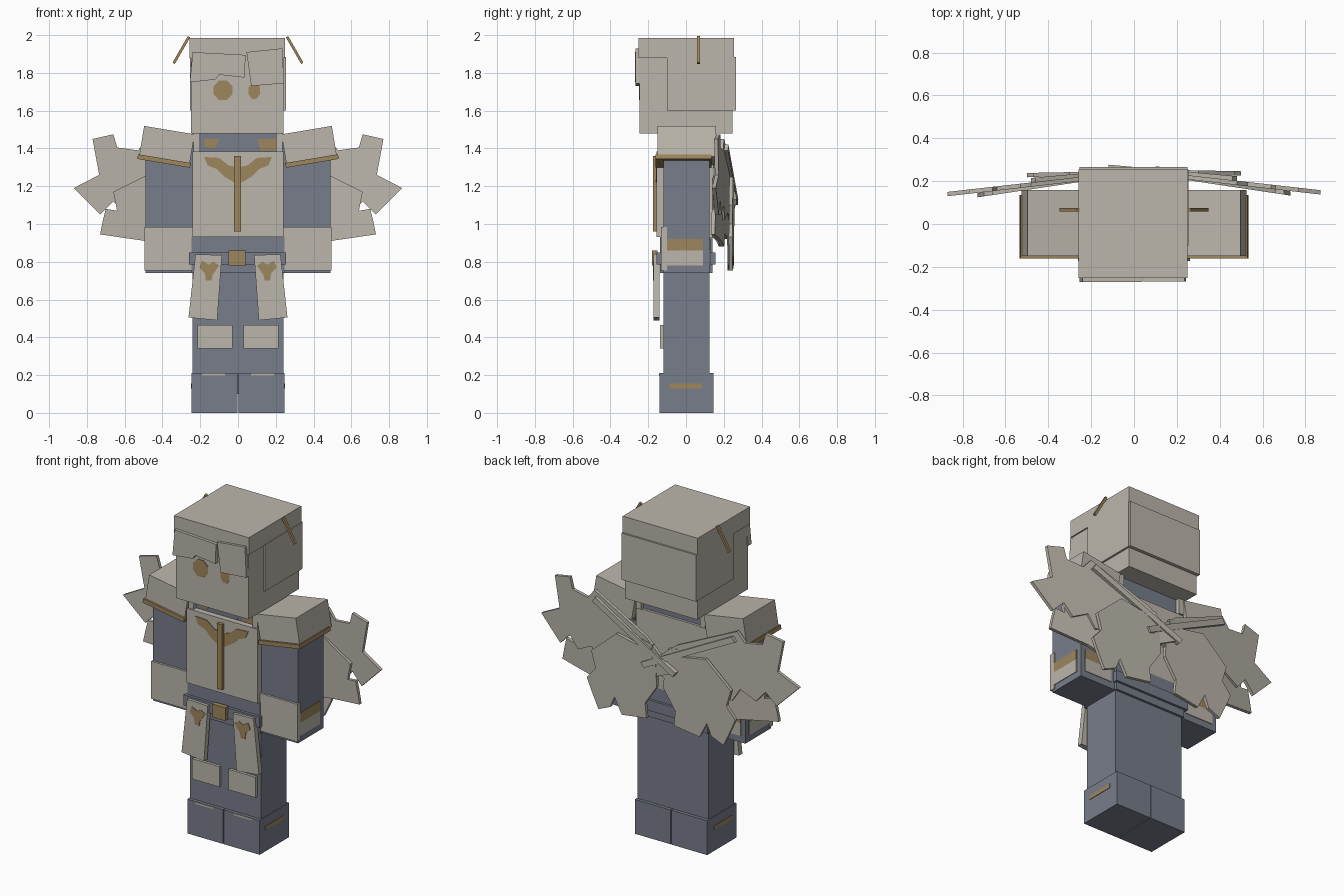
import bpy, bmesh, math
from mathutils import Matrix

if "Cube" in bpy.data.objects:
    bpy.data.objects.remove(bpy.data.objects["Cube"])


def material(name, rgb):
    m = bpy.data.materials.new(name)
    m.use_nodes = True
    col = (*rgb, 1)
    m.diffuse_color = col
    m.node_tree.nodes["Principled BSDF"].inputs["Base Color"].default_value = col
    return m


CREAM = material("warm cream", (0.50, 0.47, 0.41))
BLUE = material("slate blue", (0.185, 0.205, 0.255))
GOLD = material("dull gold", (0.34, 0.24, 0.11))
SIDES = ((1, "left"), (-1, "right"))


def finish(name, bm, mat):
    bmesh.ops.recalc_face_normals(bm, faces=bm.faces)
    me = bpy.data.meshes.new(name)
    bm.to_mesh(me)
    bm.free()
    me.materials.append(mat)
    ob = bpy.data.objects.new(name, me)
    bpy.context.collection.objects.link(ob)
    return ob


def box(name, x, y, z, mat, tilt=0):
    """Box from (min, max) ranges, optionally tilted about the y axis."""
    size = [b - a for a, b in (x, y, z)]
    mid = [(a + b) / 2 for a, b in (x, y, z)]
    bm = bmesh.new()
    bmesh.ops.create_cube(bm, size=1, matrix=Matrix.Diagonal((*size, 1)))
    ob = finish(name, bm, mat)
    ob.location = mid
    ob.rotation_euler.y = math.radians(tilt)
    return ob


def plate(name, pts, y, depth, mat, slope=0, side=1):
    """Extruded front outline; slope sweeps y along x, side -1 mirrors it."""
    bm = bmesh.new()
    face = bm.faces.new([bm.verts.new((side * px, y + slope * px, pz)) for px, pz in pts])
    ext = bmesh.ops.extrude_face_region(bm, geom=[face])
    for v in ext["geom"]:
        if isinstance(v, bmesh.types.BMVert):
            v.co.y += depth
    return finish(name, bm, mat)


def pair(name, x, y, z, mat, tilt=0):
    for s, side in SIDES:
        box(f"{side}_{name}", sorted((s * x[0], s * x[1])), y, z, mat, s * tilt)


# Legs, boots and knee pads
pair("leg", (0.001, 0.24), (-0.12, 0.125), (0.1, 0.745), BLUE)
pair("boot", (0.002, 0.245), (-0.14, 0.145), (0, 0.21), BLUE)
pair("knee_pad", (0.03, 0.215), (-0.137, -0.115), (0.34, 0.465), CREAM)
pair("boot_trim", (0.07, 0.19), (-0.143, -0.138), (0.197, 0.208), CREAM)
pair("boot_side_stripe", (0.243, 0.248), (-0.09, 0.085), (0.13, 0.155), GOLD)

# Torso, jacket, belt and robe front
box("torso", (-0.24, 0.24), (-0.12, 0.125), (0.74, 1.48), BLUE)
box("jacket_hem", (-0.245, 0.245), (-0.138, 0.14), (0.74, 0.93), BLUE)
box("belt", (-0.26, 0.255), (-0.155, 0.155), (0.785, 0.85), BLUE)
box("belt_buckle", (-0.05, 0.04), (-0.18, -0.15), (0.78, 0.86), GOLD)
box("robe_front", (-0.24, 0.24), (-0.155, -0.115), (0.93, 1.385), CREAM)
box("robe_back", (-0.24, 0.24), (0.12, 0.14), (0.93, 1.385), CREAM)
box("robe_rod", (-0.02, 0.015), (-0.176, -0.15), (0.96, 1.36), GOLD)
pair("collar_edge", (0.2, 0.235), (-0.145, 0.15), (1.385, 1.48), CREAM)
plate("collar_patch_left", [(0.1, 1.45), (0.22, 1.45), (0.22, 1.39), (0.12, 1.39)],
      -0.125, 0.008, GOLD)
plate("collar_patch_right", [(0.1, 1.45), (0.18, 1.45), (0.18, 1.41), (0.12, 1.4)],
      -0.125, 0.008, GOLD, side=-1)
collar_gem = [(-0.08, 1.465), (0.07, 1.465), (0.1, 1.43), (0.08, 1.39), (-0.07, 1.39), (-0.1, 1.43)]
plate("collar_centre", collar_gem, -0.123, 0.006, BLUE)

# Winged chest emblem
emblem = [(0, 1.30), (0.05, 1.31), (0.1, 1.35), (0.18, 1.355), (0.16, 1.31),
          (0.11, 1.29), (0.07, 1.25), (0.02, 1.22), (0, 1.23)]
heart = [(0.1, 0.78), (0.13, 0.80), (0.155, 0.785), (0.19, 0.805), (0.205, 0.77),
         (0.175, 0.74), (0.17, 0.70), (0.14, 0.70), (0.135, 0.73)]
skirt = [(0.085, 0.835), (0.225, 0.84), (0.262, 0.505), (0.11, 0.49)]
for s, side in SIDES:
    plate(f"{side}_chest_emblem", emblem, -0.159, 0.008, GOLD, side=s)
    plate(f"{side}_skirt_panel", skirt, -0.172, 0.032, CREAM, side=s)
    plate(f"{side}_skirt_emblem", heart, -0.176, 0.008, GOLD, side=s)

# Arms, cuffs and shoulder pads
pair("arm", (0.242, 0.49), (-0.12, 0.125), (0.74, 1.40), BLUE)
pair("cuff_front", (0.242, 0.495), (-0.133, -0.1), (0.755, 0.985), CREAM)
for part, z, mat in (("cuff_cream", (0.78, 0.86), CREAM), ("cuff_gold", (0.86, 0.92), GOLD)):
    pair(part + "_side", (0.486, 0.494), (-0.1, 0.09), z, mat)
    pair(part + "_back", (0.27, 0.46), (0.121, 0.129), z, mat)
pair("shoulder_pad", (0.242, 0.512), (-0.15, 0.158), (1.333, 1.498), CREAM, -9.5)
pair("shoulder_trim", (0.25, 0.533), (-0.162, 0.135), (1.321, 1.346), GOLD, -9.5)

# Head, hair layer, eyes and hair pins
box("head", (-0.248, 0.242), (-0.245, 0.245), (1.48, 1.95), CREAM)
box("hair_top", (-0.258, 0.25), (-0.252, 0.255), (1.88, 1.985), CREAM)
box("hair_back", (-0.255, 0.25), (0.24, 0.266), (1.6, 1.885), CREAM)
pair("hair_side", (0.238, 0.254), (-0.1, 0.255), (1.6, 1.885), CREAM)
plate("right_fringe", [(-0.255, 1.75), (-0.24, 1.91), (0.04, 1.895), (0.035, 1.775),
                       (-0.1, 1.79), (-0.12, 1.765)], -0.27, 0.034, CREAM)
plate("left_fringe", [(0.045, 1.91), (0.235, 1.93), (0.243, 1.745), (0.07, 1.73)],
      -0.268, 0.032, CREAM)


def eye(name, cx, cz, rx, rz):
    ring = [math.radians(22.5 + 45 * i) for i in range(8)]
    plate(name, [(cx + rx * math.cos(a), cz + rz * math.sin(a)) for a in ring],
          -0.249, 0.008, GOLD)


eye("right_eye", -0.08, 1.708, 0.054, 0.056)
eye("left_eye", 0.086, 1.705, 0.032, 0.046)
pair("hair_pin", (0.293, 0.307), (0.058, 0.074), (1.84, 2.002), GOLD, -30)

# Feathered wings: three jagged layers and a spar on each side
upper = [(-0.10, 1.12), (0.1, 1.28), (0.48, 1.45), (0.53, 1.39), (0.64, 1.405), (0.66, 1.475),
         (0.77, 1.45), (0.735, 1.26), (0.87, 1.19), (0.73, 1.05), (0.66, 1.12), (0.6, 1.05),
         (0.5, 1.1), (0.45, 1.02), (0.3, 1.06), (0.2, 1.0), (0.05, 1.05)]
middle = [(0.05, 1.25), (0.4, 1.3), (0.66, 1.17), (0.64, 1.07), (0.70, 1.08), (0.715, 1.02),
          (0.73, 0.945), (0.49, 0.91), (0.4, 0.88), (0.36, 0.95), (0.3, 0.92), (0.1, 1.0)]
lower = [(0.03, 1.2), (0.3, 1.25), (0.47, 1.1), (0.44, 1.0), (0.5, 0.93), (0.47, 0.86),
         (0.42, 0.755), (0.34, 0.79), (0.31, 0.86), (0.26, 0.765), (0.09, 0.79),
         (0.1, 0.88), (0.02, 1.0)]
spar = [(-0.12, 1.13), (0.46, 1.42), (0.48, 1.39), (-0.10, 1.10)]
for s, side in SIDES:
    off = 0.004 * s
    plate(f"{side}_wing_upper", upper, 0.232 + off, 0.02, CREAM, -0.113, s)
    plate(f"{side}_wing_middle", middle, 0.238 + off, 0.02, CREAM, -0.15, s)
    plate(f"{side}_wing_lower", lower, 0.232 + off, 0.02, CREAM, -0.02, s)
    plate(f"{side}_wing_spar", spar, 0.23 + off, 0.032, CREAM, -0.09, s)
